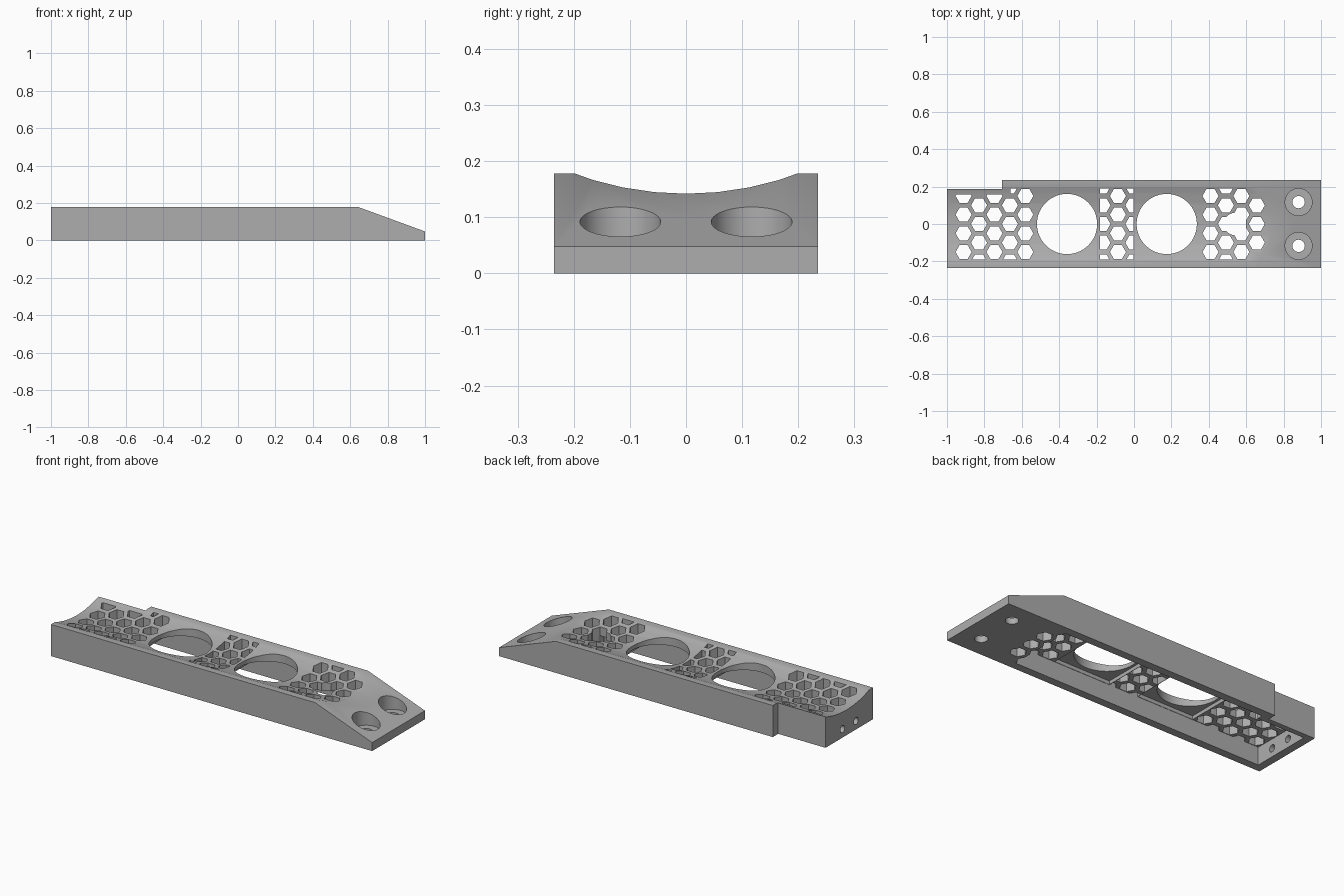
import bpy, bmesh, math
from mathutils import Matrix, Vector

cube = bpy.data.objects.get("Cube")
if cube:
    bpy.data.objects.remove(cube, do_unlink=True)

grey = bpy.data.materials.new("mid_grey")
grey.use_nodes = True
grey.diffuse_color = (0.42, 0.42, 0.42, 1)
grey.node_tree.nodes["Principled BSDF"].inputs["Base Color"].default_value = (0.42, 0.42, 0.42, 1)

UP = Matrix.Identity(3)
ALONG_X = Matrix(((0, 0, 1), (1, 0, 0), (0, 1, 0)))    # profile in y-z, extruded in x
ALONG_Y = Matrix(((1, 0, 0), (0, 0, 1), (0, 1, 0)))    # profile in x-z, extruded in y


def prisms(name, profiles, low, high, turn=UP):
    """One object holding a straight prism for every profile."""
    bm = bmesh.new()
    for pts in profiles:
        ends = [[bm.verts.new(turn @ Vector((a, b, c))) for a, b in pts] for c in (low, high)]
        bm.faces.new(ends[0])
        bm.faces.new(ends[1])
        for i in range(len(pts)):
            j = (i + 1) % len(pts)
            bm.faces.new((ends[0][i], ends[0][j], ends[1][j], ends[1][i]))
    bmesh.ops.recalc_face_normals(bm, faces=bm.faces)
    mesh = bpy.data.meshes.new(name)
    bm.to_mesh(mesh)
    bm.free()
    mesh.materials.append(grey)
    obj = bpy.data.objects.new(name, mesh)
    bpy.context.scene.collection.objects.link(obj)
    return obj


def ring(x, y, radius, sides):
    return [(x + radius * math.cos(math.tau * i / sides),
             y + radius * math.sin(math.tau * i / sides)) for i in range(sides)]


def rect(x0, x1, y0, y1):
    return [(x0, y0), (x1, y0), (x1, y1), (x0, y1)]


def combine(obj, tool, operation="DIFFERENCE"):
    """Apply a boolean and discard the tool."""
    mod = obj.modifiers.new("cut", "BOOLEAN")
    mod.operation, mod.solver, mod.object = operation, "EXACT", tool
    tool.hide_render = True
    graph = bpy.context.evaluated_depsgraph_get()
    graph.update()
    mesh = bpy.data.meshes.new_from_object(obj.evaluated_get(graph))
    obj.modifiers.clear()
    obj.data = mesh
    bpy.data.objects.remove(tool, do_unlink=True)


# Wedge-nosed block
HALF, TOP, WALL, CEILING = 0.235, 0.178, 0.19, 0.1
side = [(-1, 0), (1, 0), (1, 0.048), (0.645, TOP), (-1, TOP)]
body = prisms("vented_mount_body", [side], -HALF, HALF, ALONG_Y)

# Shallow concave channel along the top
combine(body, prisms("channel", [ring(0, 0.142 + 0.574, 0.574, 64)], -1.2, 1.2, ALONG_X))

# Corner notch at the back of the tail
combine(body, prisms("notch", [rect(-1.1, -0.705, 0.187, 0.4)], -0.1, 0.4))

# Hollow underside, following the notch
pocket = [(-0.955, -WALL), (0.6, -WALL), (0.6, WALL), (-0.66, WALL), (-0.66, 0.157), (-0.955, 0.157)]
combine(body, prisms("pocket", [pocket], -0.1, CEILING))

# Square recesses and round openings
openings = (-0.358, 0.175)
squares = [rect(x - 0.175, x + 0.175, -0.188, 0.188) for x in openings]
combine(body, prisms("recess", squares, 0.05, 0.12))
combine(body, prisms("opening", [ring(x, 0, 0.161, 64) for x in openings], -0.1, 0.4))

# Honeycomb vents, trimmed to the three panels
cells = []
for column in range(20):
    if column in (5, 6, 7, 8, 12, 13, 14, 15):
        continue
    rows = (-0.15, -0.05, 0.05, 0.15) if column % 2 == 0 else (-0.2, -0.1, 0, 0.1, 0.2)
    if column == 19:
        rows = rows[1:4]
    cells += [ring(-0.911 + 0.0825 * column, y, 0.043, 6) for y in rows]
panels = [
    [(-0.955, -WALL), (-0.535, -WALL), (-0.535, WALL), (-0.66, WALL), (-0.66, 0.157), (-0.955, 0.157)],
    rect(-0.181, -0.002, -WALL, WALL),
    rect(0.352, 0.75, -WALL, WALL),
]
vents = prisms("vents", cells, -0.1, 0.4)
combine(vents, prisms("panels", panels, -0.2, 0.3), "INTERSECT")
combine(body, vents)

# Cable opening between the front vents
combine(body, prisms("cable_opening", [ring(0.54, 0, 0.06, 24)], -0.1, 0.4))

# Countersunk bolt holes in the sloped nose
bolts = [(0.88, 0.117), (0.88, -0.117)]
combine(body, prisms("bolt_seat", [ring(x, y, 0.072, 48) for x, y in bolts], 0.035, 0.4))
combine(body, prisms("bolt_hole", [ring(x, y, 0.033, 32) for x, y in bolts], -0.1, 0.4))

# Two small holes through the tail wall
combine(body, prisms("tail_holes", [ring(y, 0.048, 0.02, 24) for y in (0.036, -0.084)], -1.1, -0.9, ALONG_X))

# Smooth the curved walls, keep hard edges
bpy.context.view_layer.objects.active = body
body.select_set(True)
bpy.ops.object.shade_smooth_by_angle(angle=math.radians(25))
